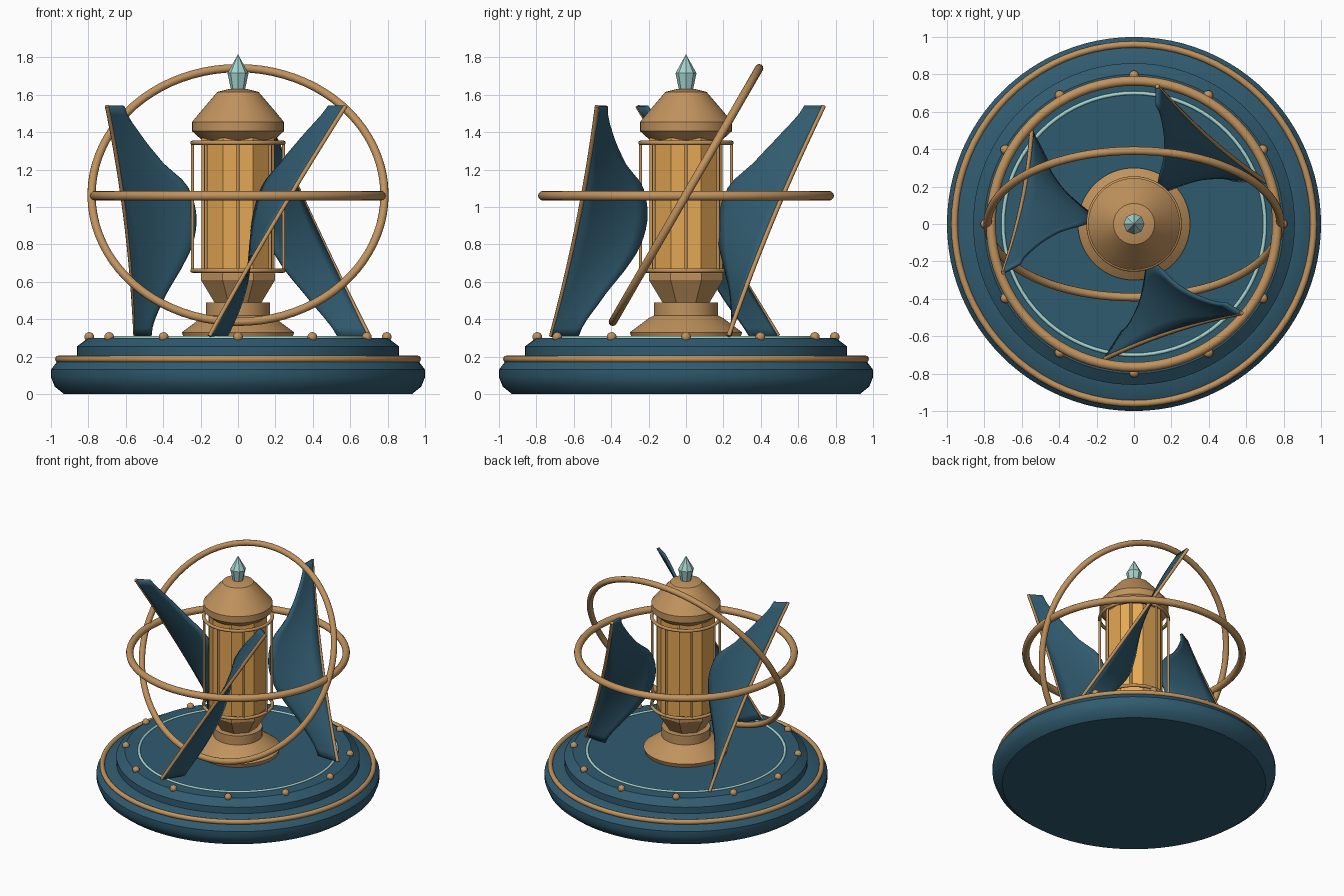
import bpy, bmesh
from math import sin, cos, pi, radians
from mathutils import Vector

if "Cube" in bpy.data.objects:
    bpy.data.objects.remove(bpy.data.objects["Cube"])


def material(name, color):
    m = bpy.data.materials.new(name)
    m.diffuse_color = (*color, 1)
    m.use_nodes = True
    m.node_tree.nodes["Principled BSDF"].inputs["Base Color"].default_value = m.diffuse_color
    return m


TEAL = material("teal", (0.03, 0.105, 0.16))
GOLD = material("gold", (0.53, 0.29, 0.11))
AMBER = material("amber", (0.78, 0.39, 0.09))
CRYSTAL = material("crystal", (0.38, 0.66, 0.62))


def finish(ob, name, mat, angle=40):
    ob.name = name
    ob.data.materials.append(mat)
    if angle:
        bpy.ops.object.select_all(action='DESELECT')
        ob.select_set(True)
        bpy.context.view_layer.objects.active = ob
        bpy.ops.object.shade_smooth_by_angle(angle=radians(angle))
    return ob


def from_bmesh(bm, name, mat, angle=40):
    bmesh.ops.recalc_face_normals(bm, faces=bm.faces)
    me = bpy.data.meshes.new(name)
    bm.to_mesh(me)
    bm.free()
    ob = bpy.data.objects.new(name, me)
    bpy.context.collection.objects.link(ob)
    return finish(ob, name, mat, angle)


def lathe(name, profile, mat, sides=64, angle=30, turn=0.0):
    bm = bmesh.new()
    rings = [[bm.verts.new((r * cos(turn + 2 * pi * i / sides), r * sin(turn + 2 * pi * i / sides), z))
              for i in range(sides)] for r, z in profile]
    for a, b in zip(rings, rings[1:]):
        for i in range(sides):
            j = (i + 1) % sides
            bm.faces.new((a[i], a[j], b[j], b[i]))
    bm.faces.new(rings[0])
    bm.faces.new(rings[-1])
    return from_bmesh(bm, name, mat, angle)


def ring(name, radius, minor, z, mat, tilt=0.0):
    bpy.ops.mesh.primitive_torus_add(major_radius=radius, minor_radius=minor, major_segments=80,
                                     minor_segments=12, location=(0, 0, z), rotation=(tilt, 0, 0))
    return finish(bpy.context.object, name, mat, 60)


def polar(deg, r, z):
    return Vector((r * cos(radians(deg)), r * sin(radians(deg)), z))


def tube(name, pts, radius, mat):
    cu = bpy.data.curves.new(name, 'CURVE')
    cu.dimensions = '3D'
    cu.bevel_depth = radius
    cu.bevel_resolution = 2
    cu.use_fill_caps = True
    sp = cu.splines.new('POLY')
    sp.points.add(len(pts) - 1)
    for p, co in zip(sp.points, pts):
        p.co = (*co, 1)
    ob = bpy.data.objects.new(name, cu)
    bpy.context.collection.objects.link(ob)
    cu.materials.append(mat)
    return ob


# Round stepped base with trim
lathe("base", [(0.93, 0), (0.98, 0.04), (1.0, 0.09), (1.0, 0.13), (0.97, 0.17), (0.94, 0.19),
               (0.86, 0.205), (0.86, 0.255), (0.80, 0.30)], TEAL, 96)
ring("base_trim", 0.96, 0.018, 0.187, GOLD)
ring("deck_inlay", 0.70, 0.01, 0.30, CRYSTAL)
for i in range(12):
    bpy.ops.mesh.primitive_uv_sphere_add(segments=12, ring_count=8, radius=0.026,
                                         location=polar(30 * i, 0.795, 0.305))
    finish(bpy.context.object, f"stud_{i + 1}", GOLD)

# Pedestal and lantern
lathe("pedestal", [(0.29, 0.30), (0.30, 0.33), (0.20, 0.405), (0.172, 0.42), (0.172, 0.49)], GOLD)
lathe("lantern_cup", [(0.13, 0.48), (0.215, 0.61), (0.215, 0.645)], GOLD, 8, 0, pi / 8)
lathe("lantern_glass", [(0.21, 0.64), (0.21, 1.37)], AMBER, 8, 0, pi / 8)
for z, label in ((0.66, "lower"), (1.343, "upper")):
    ring(f"cage_ring_{label}", 0.243, 0.012, z, GOLD)
for i in range(8):
    tube(f"cage_bar_{i + 1}", [polar(45 * i, 0.243, 0.655), polar(45 * i, 0.243, 1.348)], 0.009, GOLD)
lathe("roof", [(0.19, 1.355), (0.245, 1.405), (0.245, 1.455), (0.20, 1.51), (0.14, 1.58),
               (0.11, 1.615), (0.05, 1.63)], GOLD)
lathe("crystal_finial", [(0.037, 1.625), (0.056, 1.715), (0.001, 1.815)], CRYSTAL, 8, 0)

# Orbit rings
ring("level_ring", 0.765, 0.026, 1.06, GOLD)
ring("tilted_ring", 0.783, 0.022, 1.064, GOLD, radians(60))

# Sails: inner edge as (height, radius), outer edge a sagging arc
INNER = [(0.31, 0.58), (0.53, 0.435), (0.72, 0.295), (0.85, 0.237), (0.98, 0.228),
         (1.12, 0.275), (1.22, 0.39), (1.385, 0.53), (1.54, 0.645)]


def inner_radius(z):
    # Catmull-Rom interpolation of the inner edge
    k = max(i for i in range(len(INNER) - 1) if INNER[i][0] <= z + 1e-6)
    p = [INNER[min(max(k + d, 0), len(INNER) - 1)][1] for d in (-1, 0, 1, 2)]
    u = (z - INNER[k][0]) / (INNER[k + 1][0] - INNER[k][0])
    return 0.5 * (2 * p[1] + (p[2] - p[0]) * u + (2 * p[0] - 5 * p[1] + 4 * p[2] - p[3]) * u ** 2
                  + (3 * p[1] - p[0] - 3 * p[2] + p[3]) * u ** 3)


def sail(index, turn):
    rows, cols = 28, 6
    start, mid, end = polar(138 + turn, 0.737, 0.31), polar(169 + turn, 0.61, 0.925), polar(200.4 + turn, 0.747, 1.54)
    control = 2 * mid - (start + end) / 2
    bm = bmesh.new()
    grid, edge = [], []
    for r in range(rows + 1):
        t = r / rows
        z = 0.31 + 1.23 * t
        outer = start * (1 - t) ** 2 + control * 2 * t * (1 - t) + end * t * t
        inner = polar(144 + 55 * t + turn, inner_radius(z), z)
        edge.append(outer)
        grid.append([bm.verts.new(outer.lerp(inner, c / cols)) for c in range(cols + 1)])
    for a, b in zip(grid, grid[1:]):
        for c in range(cols):
            bm.faces.new((a[c], a[c + 1], b[c + 1], b[c]))
    ob = from_bmesh(bm, f"sail_{index}", TEAL)
    mod = ob.modifiers.new("thickness", 'SOLIDIFY')
    mod.thickness = 0.018
    mod.offset = 0
    tube(f"sail_rod_{index}", edge, 0.012, GOLD)


for i in range(3):
    sail(i + 1, 120 * i)
